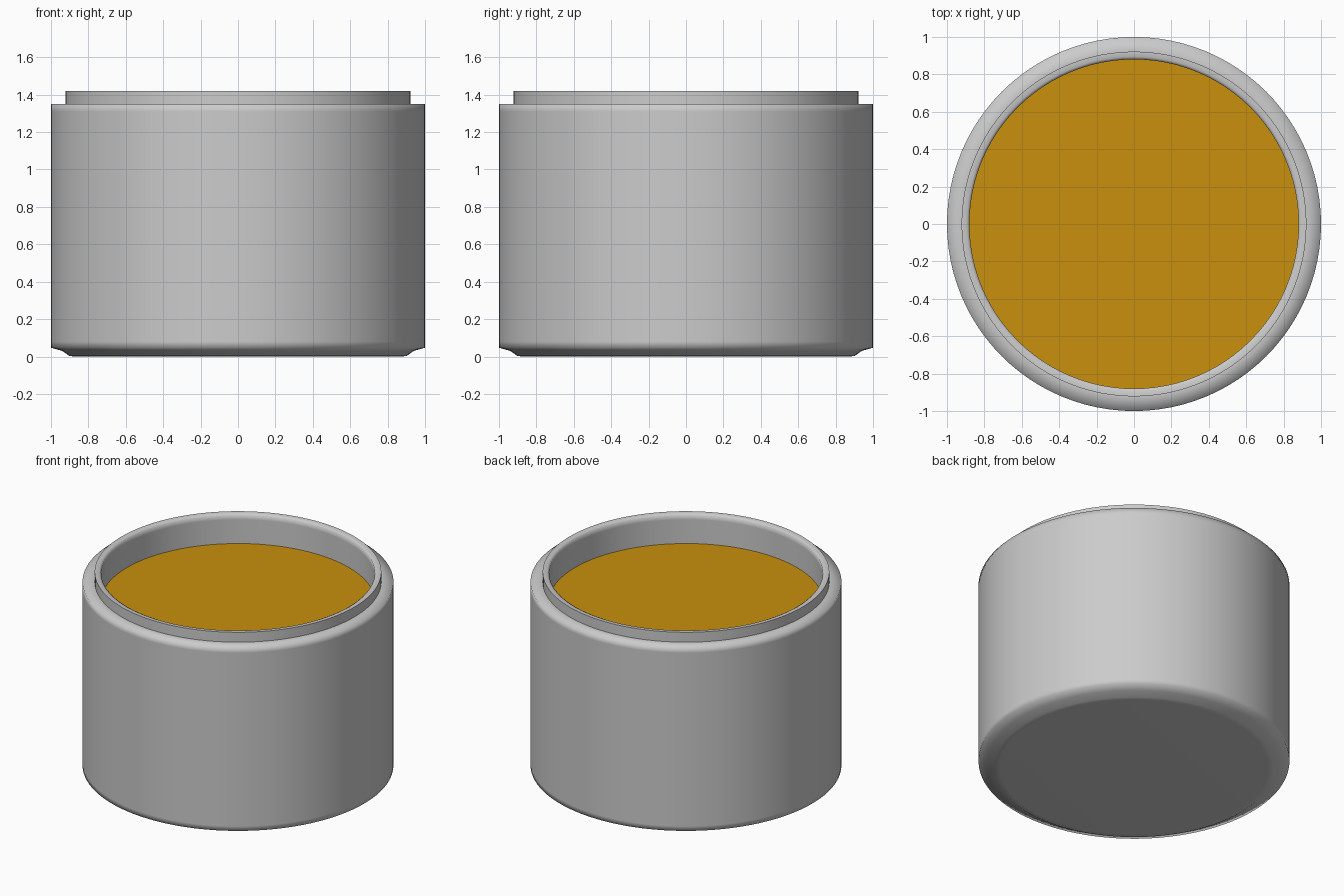
import bpy, bmesh
from math import cos, sin, tau

if "Cube" in bpy.data.objects:
    bpy.data.objects.remove(bpy.data.objects["Cube"])

SEGMENTS = 96


def lathe(name, profile, sharp_points=()):
    """Revolve (radius, z) points around z; radius 0 makes a pole."""
    bm = bmesh.new()
    rings = []
    for r, z in profile:
        if r == 0:
            rings.append([bm.verts.new((0, 0, z))] * SEGMENTS)
        else:
            rings.append([bm.verts.new((r * cos(tau * i / SEGMENTS),
                                        r * sin(tau * i / SEGMENTS), z))
                          for i in range(SEGMENTS)])
    for a, b in zip(rings, rings[1:]):
        for i in range(SEGMENTS):
            j = (i + 1) % SEGMENTS
            corners = list(dict.fromkeys((a[i], a[j], b[j], b[i])))
            bm.faces.new(corners).smooth = True
    for k in sharp_points:
        for i in range(SEGMENTS):
            bm.edges.get((rings[k][i], rings[k][(i + 1) % SEGMENTS])).smooth = False
    mesh = bpy.data.meshes.new(name)
    bm.to_mesh(mesh)
    bm.free()
    obj = bpy.data.objects.new(name, mesh)
    bpy.context.collection.objects.link(obj)
    return obj


# Jar: underside, chamfered foot, wall, shoulder, neck, lip, inside wall, floor
lathe("jar", [
    (0, 0), (0.86, 0), (0.90, 0.002), (0.94, 0.03), (1.0, 0.047), (1.0, 0.08),
    (1.0, 1.31), (1.0, 1.35), (0.922, 1.35), (0.922, 1.42),
    (0.895, 1.42), (0.88, 1.412), (0.88, 1.38), (0.88, 0.10), (0, 0.10),
], sharp_points=(8, 9, 13))

# Contents: flat coloured surface inside the jar
contents = lathe("contents", [(0, 1.21), (0.88, 1.21)][::-1])
amber = bpy.data.materials.new("amber")
amber.diffuse_color = (0.58, 0.28, 0.004, 1)
amber.use_nodes = True
amber.node_tree.nodes["Principled BSDF"].inputs["Base Color"].default_value = amber.diffuse_color
contents.data.materials.append(amber)
